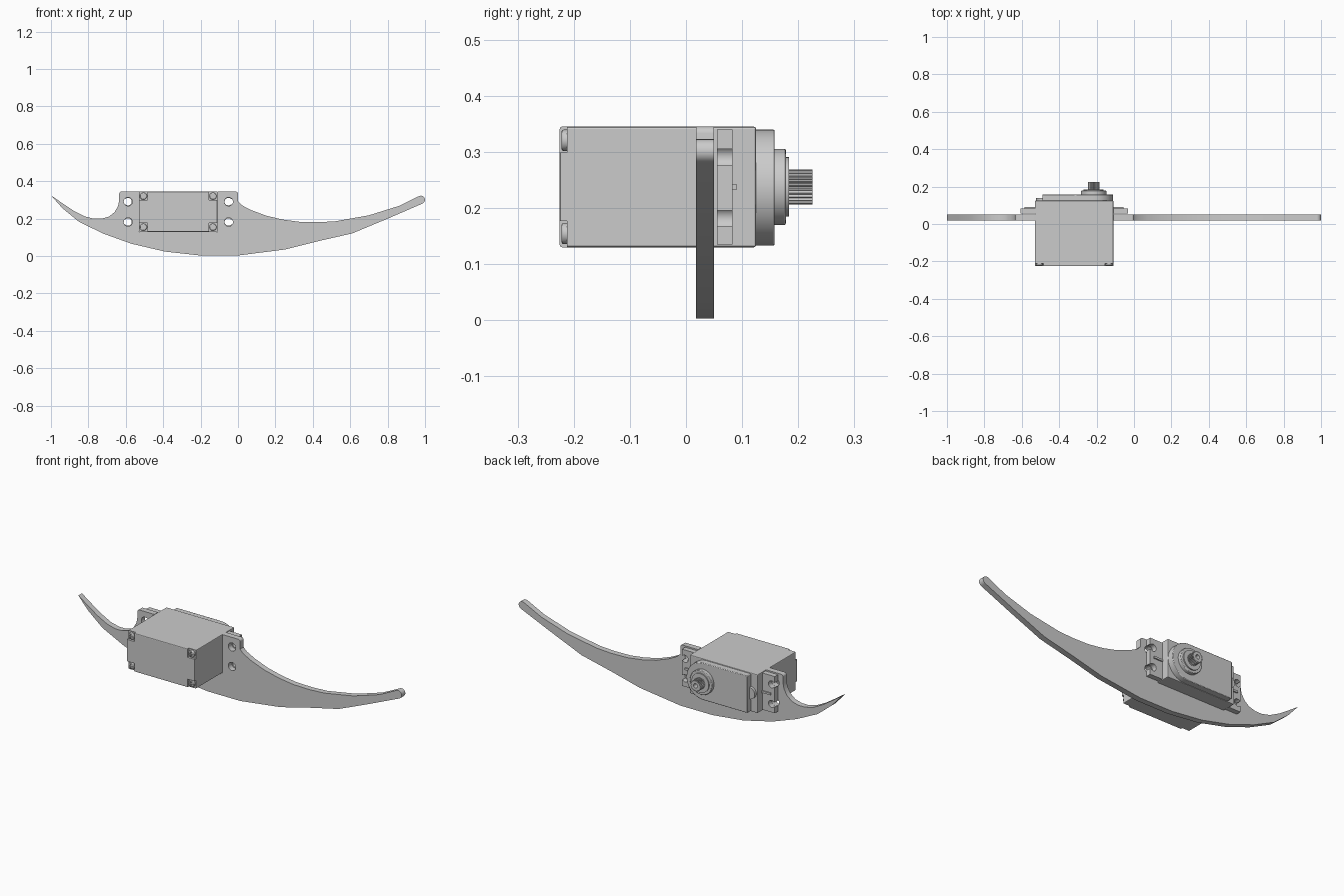
import bpy, bmesh
from math import sin, cos, pi, radians

if "Cube" in bpy.data.objects:
    bpy.data.objects.remove(bpy.data.objects["Cube"])

CX, CZ = -0.32, 0.2375      # centre of the motor case
SX = -0.216                 # output shaft x


def prism(name, pts, y0, y1, bevel=0):
    """Extrude an (x, z) outline from y0 to y1."""
    bm = bmesh.new()
    face = bm.faces.new([bm.verts.new((x, y0, z)) for x, z in pts])
    ext = bmesh.ops.extrude_face_region(bm, geom=[face])
    vs = [v for v in ext["geom"] if isinstance(v, bmesh.types.BMVert)]
    bmesh.ops.translate(bm, verts=vs, vec=(0, y1 - y0, 0))
    bmesh.ops.recalc_face_normals(bm, faces=bm.faces)
    me = bpy.data.meshes.new(name)
    bm.to_mesh(me)
    bm.free()
    ob = bpy.data.objects.new(name, me)
    bpy.context.collection.objects.link(ob)
    if bevel:
        b = ob.modifiers.new("bevel", "BEVEL")
        b.width, b.segments, b.limit_method = bevel, 2, "ANGLE"
    return ob


def arc(cx, cz, r, a0, a1, n):
    return [(cx + r * cos(radians(a0 + (a1 - a0) * i / n)),
             cz + r * sin(radians(a0 + (a1 - a0) * i / n))) for i in range(n + 1)]


def disc(x, z, r, n=32):
    return arc(x, z, r, 0, 360, n)[:-1]


def rect(x0, x1, z0, z1):
    return [(x0, z0), (x1, z0), (x1, z1), (x0, z1)]


def cut(ob, cutters):
    for c in cutters:
        m = ob.modifiers.new("cut", "BOOLEAN")
        m.operation, m.solver, m.object = "DIFFERENCE", "EXACT", c
        c.hide_render = True
        c.hide_viewport = True


def smooth(ob):
    bpy.ops.object.select_all(action="DESELECT")
    ob.select_set(True)
    bpy.context.view_layer.objects.active = ob
    bpy.ops.object.shade_smooth_by_angle(angle=radians(30))


# curved horn plate with an open-topped seat for the motor
plate_outline = (
    [(-1, .325), (-.94, .257), (-.85, .183), (-.72, .12), (-.57, .066), (-.39, .024),
     (-.2, .003), (0, .003), (.25, .035), (.43, .08), (.61, .121), (.8, .2), (.985, .28)]
    + arc(.978, .301, .022, -50, 115, 8)
    + [(.86, .268), (.7, .218), (.52, .186), (.43, .181), (.33, .183), (.24, .195),
       (.15, .216), (.07, .246), (.02, .272), (0, .292)]
    + arc(-.012, .333, .012, 0, 90, 4)
    + [(-.11, .345), (-.11, .13), (-.53, .13), (-.53, .345)]
    + arc(-.623, .333, .012, 90, 180, 4)
    + [(-.635, .3), (-.641, .268), (-.66, .235), (-.69, .211), (-.73, .2), (-.77, .2),
       (-.82, .212), (-.88, .243), (-.94, .283)])
plate = prism("horn_plate", plate_outline, .018, .05)
HOLE_Z = (.182, .291)
cut(plate, [prism("plate_hole_cutter", disc(x, z, .023, 24), 0, .07)
            for x in (-.05, -.588) for z in HOLE_Z])
smooth(plate)

# motor case with pockets in the corners of its front
case = prism("motor_case", rect(-.53, -.11, .13, .345), -.225, .125, .004)
corners = [(CX + sx * .186, CZ + sz * .083) for sx in (-1, 1) for sz in (-1, 1)]
pockets = []
for x, z in corners:
    sx, sz = (1 if x > CX else -1), (1 if z > CZ else -1)
    xs, zs = sorted((x - sx * .022, x + sx * .05)), sorted((z - sz * .022, z + sz * .05))
    pockets.append(prism("pocket_cutter", rect(*xs, *zs), -.24, -.212))
cut(case, pockets)

# corner screws with crossed slots
for x, z in corners:
    s = prism("case_screw", disc(x, z, .019, 20), -.222, -.205, .004)
    cut(s, [prism("screw_slot_cutter", rect(x - a, x + a, z - b, z + b), -.23, -.217)
            for a, b in ((.013, .003), (.003, .013))])
    smooth(s)

# mounting tabs with open-ended screw slots and a small rib
for side in (-1, 1):
    pts = [(.2, .135), (.287, .135)]
    for z in HOLE_Z:
        pts += [(.287, z - .014)] + arc(.268, z, .02, -45, -315, 14) + [(.287, z + .014)]
    pts += [(.287, .34), (.2, .34)]
    tab = prism("mounting_tab", [(CX + side * x, z) for x, z in pts], .055, .083)
    smooth(tab)
    xs = sorted((CX + side * .2, CX + side * .265))
    prism("tab_rib", rect(*xs, .232, .243), .08, .09)

# gearbox lid, rounded at the shaft end, with a small round post at the other end
lid = prism("gearbox_lid", [(-.49, .34), (-.49, .133)] + arc(SX, CZ - .001, .1035, -90, 90, 24),
            .12, .158, .003)
smooth(lid)
smooth(prism("lid_post", disc(-.49, CZ, .033, 24), .12, .14))

# stepped boss and toothed output shaft
smooth(prism("shaft_boss", disc(SX, CZ, .068, 40), .155, .178, .003))
smooth(prism("shaft_collar", disc(SX, CZ, .053, 36), .175, .184))
teeth = 24
gear = [(SX + r * cos(a), CZ + r * sin(a)) for i in range(teeth)
        for r, a in ((.026, 2 * pi * i / teeth), (.031, 2 * pi * (i + .35) / teeth),
                     (.031, 2 * pi * (i + .65) / teeth))]
shaft = prism("output_shaft", gear, .18, .225)
cut(shaft, [prism("shaft_bore_cutter", disc(SX, CZ, .012, 20), .195, .24)])
